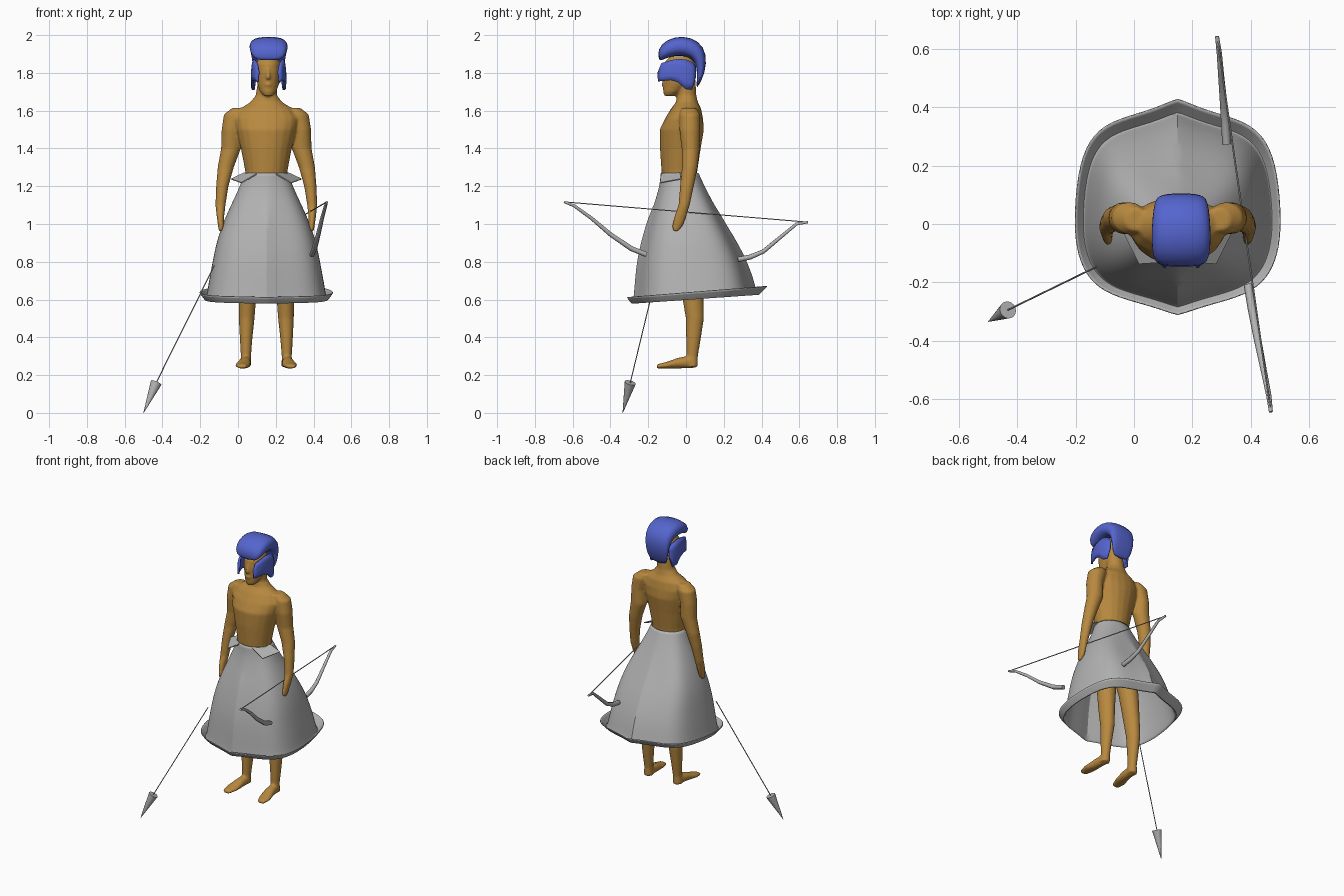
import bpy, bmesh, math
from mathutils import Vector

cube = bpy.data.objects.get("Cube")
if cube:
    bpy.data.objects.remove(cube, do_unlink=True)

CX = 0.15  # body axis


def material(name, color):
    m = bpy.data.materials.new(name)
    m.use_nodes = True
    m.diffuse_color = (*color, 1)
    m.node_tree.nodes["Principled BSDF"].inputs["Base Color"].default_value = (*color, 1)
    return m


skin = material("brown_skin", (0.48, 0.25, 0.05))
blue = material("blue_helmet", (0.09, 0.13, 0.62))
grey = material("grey_cloth", (0.45, 0.45, 0.45))


def loft(bm, rings, n=20, power=1.0, caps=True):
    """Skin rings given as (centre, half axis, half axis)."""
    rows = []
    for c, u, v in rings:
        row = []
        for i in range(n):
            a = math.tau * i / n
            ca, sa = math.cos(a), math.sin(a)
            ca = math.copysign(abs(ca) ** power, ca)
            sa = math.copysign(abs(sa) ** power, sa)
            row.append(bm.verts.new(Vector(c) + Vector(u) * ca + Vector(v) * sa))
        rows.append(row)
    bridge(bm, rows, True)
    if caps:
        bm.faces.new(rows[0])
        bm.faces.new(rows[-1])


def bridge(bm, rows, closed):
    for a, b in zip(rows, rows[1:]):
        for i in range(len(a) if closed else len(a) - 1):
            j = (i + 1) % len(a)
            bm.faces.new((a[i], a[j], b[j], b[i]))


def flat_rings(data, cx=CX, s=1):
    """Horizontal ellipses from (x, y, z, rx, ry)."""
    return [((cx + s * x, y, z), (rx, 0, 0), (0, ry, 0)) for x, y, z, rx, ry in data]


def finish(bm, name, mat):
    bmesh.ops.recalc_face_normals(bm, faces=bm.faces)
    me = bpy.data.meshes.new(name)
    bm.to_mesh(me)
    bm.free()
    ob = bpy.data.objects.new(name, me)
    bpy.context.collection.objects.link(ob)
    me.materials.append(mat)
    return ob


def smooth(ob, angle=40):
    bpy.ops.object.select_all(action='DESELECT')
    bpy.context.view_layer.objects.active = ob
    ob.select_set(True)
    bpy.ops.object.shade_smooth_by_angle(angle=math.radians(angle))


# Body: overlapping lofts fused into one skin
bm = bmesh.new()
loft(bm, flat_rings([
    (0, -.035, 1.0, .12, .08), (0, -.035, 1.2, .112, .088), (0, -.035, 1.28, .112, .095),
    (0, -.03, 1.4, .135, .108), (0, -.022, 1.5, .16, .117), (0, -.01, 1.56, .17, .1),
    (0, 0, 1.61, .14, .08), (0, .005, 1.645, .085, .058), (0, .003, 1.68, .057, .052),
    (.008, 0, 1.77, .05, .05)]))
# Head, nose and lips
loft(bm, flat_rings([
    (0, -.085, 1.678, .025, .03), (0, -.073, 1.70, .043, .048), (0, -.05, 1.74, .057, .073),
    (0, -.04, 1.80, .067, .084), (0, -.035, 1.85, .066, .084), (0, -.03, 1.888, .042, .055)], .16))
loft(bm, flat_rings([(0, -.118, 1.825, .008, .008), (0, -.126, 1.785, .011, .015),
                     (0, -.126, 1.77, .014, .016), (0, -.12, 1.764, .008, .008)], .16), 10)
loft(bm, flat_rings([(0, -.115, 1.748, .015, .012), (0, -.117, 1.738, .021, .014),
                     (0, -.113, 1.726, .014, .012)], .16), 10)
for s in (-1, 1):
    # Arms and hands
    loft(bm, flat_rings([
        (.14, .015, 1.615, .04, .04), (.165, .02, 1.58, .06, .055), (.185, .02, 1.5, .052, .055),
        (.187, .025, 1.4, .053, .048), (.215, .02, 1.3, .043, .042), (.233, .005, 1.2, .033, .037),
        (.243, -.01, 1.1, .027, .03), (.243, -.03, 1.04, .02, .032),
        (.24, -.045, .99, .016, .028), (.24, -.055, .962, .012, .014)], s=s), 16)
    # Legs
    loft(bm, flat_rings([
        (.06, -.02, 1.05, .065, .08), (.09, .02, .8, .06, .065), (.1, .035, .62, .047, .057),
        (.104, .047, .5, .042, .048), (.107, .04, .4, .034, .04), (.108, .033, .3, .027, .03),
        (.11, .03, .245, .03, .033)], s=s), 16)
    # Feet
    foot = [(.11, .06, .262, .015, .02), (.11, .03, .27, .028, .034), (.115, -.04, .264, .034, .029),
            (.125, -.10, .253, .04, .018), (.13, -.155, .246, .027, .011)]
    loft(bm, [((CX + s * x, y, z), (w, 0, 0), (0, 0, h)) for x, y, z, w, h in foot], 14)
body = finish(bm, "body", skin)
rem = body.modifiers.new("fuse", 'REMESH')
rem.mode = 'VOXEL'
rem.voxel_size = 0.007
rem.use_smooth_shade = True
soft = body.modifiers.new("soften", 'SMOOTH')
soft.factor = 0.5
soft.iterations = 5

# Helmet crest: outer and inner edge points in profile, with half width
crest = [(-.143, 1.872, -.138, 1.862, .065), (-.152, 1.925, -.10, 1.88, .095),
         (-.105, 1.978, -.05, 1.892, .103), (-.02, 2.0, 0, 1.888, .103),
         (.07, 1.972, .04, 1.868, .097), (.112, 1.90, .056, 1.83, .088),
         (.102, 1.80, .06, 1.77, .078), (.065, 1.725, .052, 1.722, .06)]
bm = bmesh.new()
loft(bm, [((.162, (a + c) / 2, (b + d) / 2), (w, 0, 0), (0, (a - c) / 2, (b - d) / 2))
          for a, b, c, d, w in crest], 16, 0.75)
ob = finish(bm, "helmet_crest", blue)
sub = ob.modifiers.new("round", 'SUBSURF')
sub.levels = sub.render_levels = 1
smooth(ob, 60)

# Helmet cheek guards: columns of depth, bottom, top, half width
cols = [(-.146, 1.755, 1.80, .055), (-.128, 1.757, 1.85, .068), (-.08, 1.762, 1.866, .08),
        (-.04, 1.75, 1.873, .085), (-.005, 1.715, 1.87, .086), (.03, 1.71, 1.857, .08),
        (.05, 1.78, 1.835, .068)]
for s, side in ((-1, "right"), (1, "left")):
    bm = bmesh.new()
    rows = []
    for y, lo, hi, w in cols:
        rows.append([bm.verts.new((.162 + s * w * (1.03 - .3 * (t - .35) ** 2), y, lo + (hi - lo) * t))
                     for t in (0, .25, .5, .75, 1)])
    bridge(bm, rows, False)
    ob = finish(bm, side + "_cheek_guard", blue)
    sol = ob.modifiers.new("thickness", 'SOLIDIFY')
    sol.thickness = 0.012
    sol.offset = 0
    smooth(ob)

# Skirt: rounded square outline with a ridge at front and back
half = [(0, -1), (.28, -.89), (.66, -.78), (.86, -.6), (.96, -.35), (1, 0),
        (.96, .42), (.86, .67), (.66, .82), (.28, .9), (0, 1)]
outline = half + [(-x, y) for x, y in half[-2:0:-1]]
# height, half width, front depth, back depth, squareness, slope towards the back
profile = [(1.27, .118, -.135, .068, 0, 0), (1.2, .142, -.142, .1, .3, 0),
           (1.1, .19, -.175, .155, .7, 0), (1.0, .235, -.212, .212, 1, 0),
           (.9, .268, -.24, .275, 1, 0), (.8, .288, -.262, .325, 1, 0),
           (.7, .307, -.272, .357, 1, .04), (.608, .322, -.28, .378, 1, .06),
           (.602, .328, -.286, .384, 1, .07), (.638, .354, -.31, .428, 1, .08)]
bm = bmesh.new()
crease = bm.edges.layers.float.new("crease_edge")
rows = []
for z, w, front, back, sq, slope in profile:
    yc = -.033 * (1 - sq)
    row = []
    for x, y in outline:
        k = sq + (1 - sq) / math.hypot(x, y)
        x, y = x * k, y * k
        yy = yc + y * ((back - yc) if y > 0 else (yc - front))
        row.append(bm.verts.new((CX + w * x, yy, z + slope * yy)))
    rows.append(row)
bridge(bm, rows, True)
for row in rows[2:]:
    row[0].index = row[10].index = 0
for a, b in zip(rows[2:], rows[3:]):
    for i in (0, 10):
        bm.edges.get((a[i], b[i]))[crease] = 0.8
for i in range(len(outline)):
    bm.edges.get((rows[-2][i], rows[-2][(i + 1) % len(outline)]))[crease] = 0.8
skirt = finish(bm, "skirt", grey)
sub = skirt.modifiers.new("round", 'SUBSURF')
sub.levels = sub.render_levels = 2
sol = skirt.modifiers.new("thickness", 'SOLIDIFY')
sol.thickness = 0.005
smooth(skirt, 35)

# Folded waist flaps
for s, side in ((-1, "right"), (1, "left")):
    bm = bmesh.new()
    pts = [(.05, -.13, 1.262), (.115, -.03, 1.268), (.185, -.025, 1.235), (.13, -.135, 1.215)]
    bm.faces.new([bm.verts.new((CX + s * x, y, z)) for x, y, z in pts])
    ob = finish(bm, side + "_waist_flap", grey)
    ob.modifiers.new("thickness", 'SOLIDIFY').thickness = 0.006


def rod(name, points, depth, radii=None, sides=1):
    """Thin curve with a radius at each point."""
    cu = bpy.data.curves.new(name, 'CURVE')
    cu.dimensions = '3D'
    cu.bevel_depth = depth
    cu.bevel_resolution = sides
    cu.use_fill_caps = True
    sp = cu.splines.new('POLY')
    sp.points.add(len(points) - 1)
    for i, p in enumerate(points):
        sp.points[i].co = (*p, 1)
        sp.points[i].radius = radii[i] if radii else 1
    cu.materials.append(grey)
    ob = bpy.data.objects.new(name, cu)
    bpy.context.collection.objects.link(ob)


# Bow limbs and string
tip_front, tip_back = (.47, -.645, 1.117), (.285, .645, 1.01)
rod("bow_front_limb", [tip_front, (.463, -.59, 1.095), (.445, -.5, 1.03), (.425, -.4, .945),
                       (.405, -.29, .87), (.392, -.21, .838)], .015, (.45, .6, .7, .85, 1, 1))
rod("bow_back_limb", [tip_back, (.293, .585, 1.0), (.3, .5, .93), (.308, .41, .855),
                      (.314, .34, .825), (.318, .275, .812)], .015, (.45, .6, .7, .85, 1, 1))
rod("bow_string", [tip_front, tip_back], .003)

# Arrow shaft and head
tip, base, tail = Vector((-.5, -.335, 0)), Vector((-.433, -.295, .16)), (-.125, -.145, .78)
rod("arrow_shaft", [base, tail], .003)
axis = (base - tip).normalized()
u = axis.orthogonal().normalized()
v = axis.cross(u)
bm = bmesh.new()
loft(bm, [(tip, u * .001, v * .001), (base, u * .03, v * .03)], 16)
smooth(finish(bm, "arrow_head", grey))
